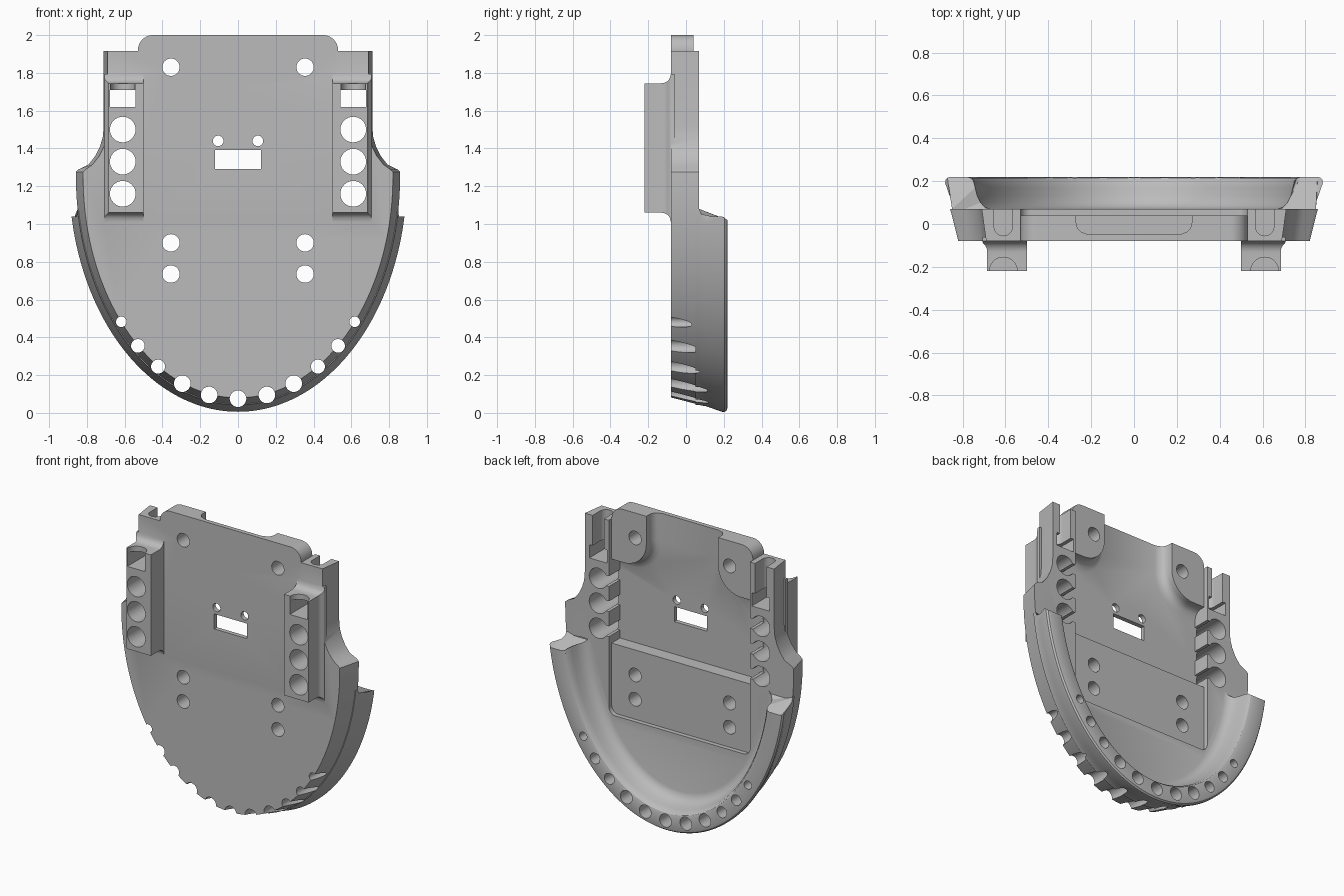
import bpy
import bmesh
from math import sin, cos, acos, pi, sqrt

if "Cube" in bpy.data.objects:
    bpy.data.objects.remove(bpy.data.objects["Cube"])

grey = bpy.data.materials.new("plain grey")
grey.use_nodes = True
grey.diffuse_color = (0.5, 0.5, 0.5, 1)
grey.node_tree.nodes["Principled BSDF"].inputs["Base Color"].default_value = (0.5, 0.5, 0.5, 1)

FRONT, BACK, FLOOR, POCKET = -0.08, 0.07, -0.05, 0.04
CENTRE_Z = 1.25


def loft(name, rings):
    """Closed solid through rings of (x, y, z) points."""
    bm = bmesh.new()
    rows = [[bm.verts.new(p) for p in ring] for ring in rings]
    n = len(rows[0])
    for low, high in zip(rows, rows[1:]):
        for i in range(n):
            j = (i + 1) % n
            bm.faces.new((low[i], low[j], high[j], high[i]))
    bm.faces.new(rows[0])
    bm.faces.new(rows[-1])
    bmesh.ops.recalc_face_normals(bm, faces=bm.faces)
    mesh = bpy.data.meshes.new(name)
    bm.to_mesh(mesh)
    bm.free()
    mesh.materials.append(grey)
    obj = bpy.data.objects.new(name, mesh)
    bpy.context.collection.objects.link(obj)
    return obj


def prism(name, outline, y0, y1):
    return loft(name, [[(x, y, z) for x, z in outline] for y in (y0, y1)])


def box(name, x0, x1, y0, y1, z0, z1):
    return prism(name, [(x0, z0), (x1, z0), (x1, z1), (x0, z1)], y0, y1)


def arc(cx, cz, r, a0, a1, steps=10):
    return [(cx + r * cos(a0 + (a1 - a0) * i / steps),
             cz + r * sin(a0 + (a1 - a0) * i / steps)) for i in range(steps + 1)]


def round_hole(x, z, r, y0=-0.4, y1=0.4):
    return prism("hole_cutter", arc(x, z, r, 0, 2 * pi, 32)[:-1], y0, y1)


def upright_rod(x, y, r, z0, z1):
    circle = arc(x, y, r, 0, 2 * pi, 32)[:-1]
    return loft("rod_cutter", [[(px, py, z) for px, py in circle] for z in (z0, z1)])


def combine(body, tool, operation):
    mod = body.modifiers.new(operation.lower(), "BOOLEAN")
    mod.operation, mod.object, mod.solver = operation, tool, "EXACT"
    bpy.context.view_layer.objects.active = body
    bpy.ops.object.modifier_apply(modifier=mod.name)
    bpy.data.objects.remove(tool)


def mirrored(half):
    return half + [(-x, z) for x, z in reversed(half) if abs(x) > 1e-6]


def fillet(h, r):
    """Sideways growth of a concave fillet at height h above its base."""
    return 0 if h >= r else r - sqrt(r * r - (r - h) ** 2)


# Shield-shaped plate with drafted sides
def plate_outline(d):
    half = [((0.82 + d) * sin(t), CENTRE_Z - (1.17 + d) * cos(t))
            for t in [pi / 2 * i / 48 for i in range(49)]]
    shoulder = [(0.82, 1.275), (0.805, 1.29), (0.77, 1.315), (0.735, 1.36),
                (0.71, 1.41), (0.695, 1.46), (0.69, 1.52), (0.69, 1.915)]
    half += [(x + d * (1 if z < 1.3 else 0.55), z) for x, z in shoulder]
    return mirrored(half)


body = loft("base_plate", [[(x, y, z) for x, z in plate_outline(d)]
                           for y, d in ((FRONT, 0), (BACK, 0.038))])

# Raised top tab with rounded corners
tab = [(0, 1.5), (0.53, 1.5)] + arc(0.45, 1.92, 0.08, 0, pi / 2)
combine(body, prism("top_tab", mirrored(tab), FRONT, POCKET), "UNION")

# Rounded back rim swept around the lower edge
rim_profile = [(0.038, 0.05), (0.039, 0.07), (0.041, 0.08), (0.046, 0.11),
               (0.074, 0.19), (0.074, 0.205), (0.066, 0.216), (0.052, 0.22),
               (-0.025, 0.22), (-0.045, 0.214), (-0.057, 0.2), (-0.065, 0.17),
               (-0.075, 0.13), (-0.09, 0.1), (-0.11, 0.08), (-0.14, 0.07), (-0.14, 0.05)]


def rim_point(d, y, s):
    end_z = 1.04 + fillet(max(y - BACK, 0), 0.04) - max(y - 0.195, 0) * 0.8
    t = s * acos((CENTRE_Z - end_z) / (1.17 + d))
    return ((0.82 + d) * sin(t), y, CENTRE_Z - (1.17 + d) * cos(t))


combine(body, loft("rim", [[rim_point(d, y, i / 48) for d, y in rim_profile]
                           for i in range(-48, 49)]), "UNION")

# Shallow back recess with rounded lower corners
recess = [(0, 0.6)] + arc(0.48, 0.65, 0.05, -pi / 2, 0) + [(0.53, 2.1)]
combine(body, prism("recess_cutter", mirrored(recess), POCKET, 0.066), "DIFFERENCE")
combine(body, prism("recess_cutter", mirrored(recess), 0.06, 0.12), "DIFFERENCE")

# Deep pocket that leaves a filleted pad at each top corner
levels = []
for k in range(9):
    h = 0.1 * k / 8 if k < 8 else 0.11
    grow = fillet(h, 0.06)
    half = [(0, 1.07), (0.53, 1.07), (0.53, 1.64 - grow)]
    half += arc(0.44, 1.81, 0.17 + grow, -pi / 2, -pi) + [(0.27 - grow, 2.1)]
    levels.append([(x, FLOOR + h, z) for x, z in mirrored(half)])
combine(body, loft("pocket_cutter", levels), "DIFFERENCE")

for side in (-1, 1):
    # Front block with a filleted foot
    rings = []
    for y in (-0.06, -0.08, -0.085, -0.092, -0.1, -0.115, -0.13, -0.22):
        f = fillet(max(FRONT - y, 0), 0.05)
        x1, z0, z1 = 0.685 + min(f, 0.022), 1.06 - f, 1.745 + f
        rings.append([(side * x, y, z) for x, z in
                      ((0.5, z0), (x1, z0), (x1, z1), (0.5, z1))])
    combine(body, loft("front_block", rings), "UNION")

    # Block bores, each with a channel into the pocket
    x = side * 0.61
    for z in (1.16, 1.33, 1.5):
        combine(body, round_hole(x, z, 0.068), "DIFFERENCE")
        combine(body, box("channel_cutter", *sorted((side * 0.48, x)), FLOOR, 0.3,
                          z - 0.035, z + 0.035), "DIFFERENCE")

    # Square window, half-round notch and open top slot
    combine(body, box("window_cutter", x - 0.067, x + 0.067, -0.4, 0.4, 1.62, 1.71), "DIFFERENCE")
    combine(body, upright_rod(x, -0.22, 0.065, 1.65, 1.9), "DIFFERENCE")
    combine(body, upright_rod(x, -0.012, 0.043, 1.65, 2.1), "DIFFERENCE")
    combine(body, box("slot_cutter", x - 0.043, x + 0.043, -0.012, 0.3, 1.65, 2.1), "DIFFERENCE")

    # Screw holes and pin holes
    for hx, hz, r in ((0.355, 1.83, 0.046), (0.355, 0.9, 0.046), (0.355, 0.735, 0.046),
                      (0.105, 1.44, 0.028)):
        combine(body, round_hole(side * hx, hz, r), "DIFFERENCE")

    # Holes along the rim
    for hx, hz, r in ((0.153, 0.095, 0.044), (0.295, 0.155, 0.044), (0.423, 0.245, 0.037),
                      (0.53, 0.355, 0.036), (0.618, 0.482, 0.028)):
        combine(body, round_hole(side * hx, hz, r), "DIFFERENCE")

# Bottom rim hole and central window
combine(body, round_hole(0, 0.075, 0.044), "DIFFERENCE")
combine(body, box("window_cutter", -0.123, 0.123, -0.4, 0.4, 1.29, 1.392), "DIFFERENCE")

bpy.ops.object.select_all(action="DESELECT")
body.select_set(True)
bpy.context.view_layer.objects.active = body
bpy.ops.object.shade_smooth_by_angle(angle=pi / 6)
